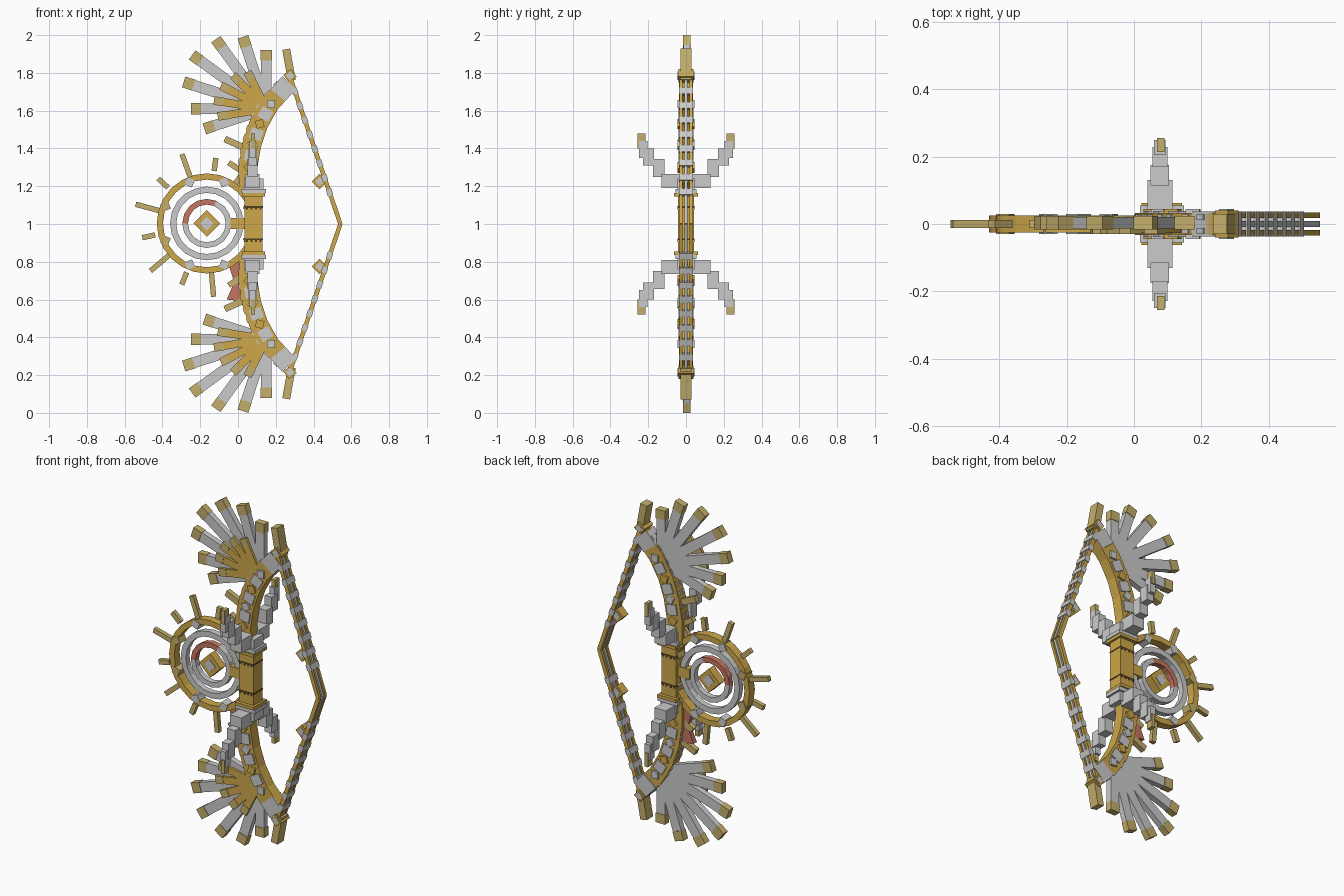
import bpy, bmesh, math
from math import cos, sin, radians
from mathutils import Vector

cube = bpy.data.objects.get("Cube")
if cube:
    bpy.data.objects.remove(cube, do_unlink=True)


def material(name, rgb):
    m = bpy.data.materials.new(name)
    m.use_nodes = True
    color = (*rgb, 1)
    m.diffuse_color = color
    m.node_tree.nodes["Principled BSDF"].inputs["Base Color"].default_value = color
    return m


GOLD = material("gold", (0.61, 0.39, 0.07))
PALE = material("pale gold", (0.56, 0.43, 0.15))
SILVER = material("silver", (0.6, 0.6, 0.6))
RED = material("copper red", (0.55, 0.18, 0.12))
DARK = material("dark brown", (0.08, 0.05, 0.015))


def finish(name, bm, *mats):
    bmesh.ops.recalc_face_normals(bm, faces=bm.faces)
    mesh = bpy.data.meshes.new(name)
    bm.to_mesh(mesh)
    bm.free()
    for m in mats:
        mesh.materials.append(m)
    obj = bpy.data.objects.new(name, mesh)
    bpy.context.collection.objects.link(obj)
    return obj


def box(name, mat, x, z, length, width, depth, angle=0, y=0):
    """Box centred at x, y, z; its length runs at an angle in the xz plane."""
    bm = bmesh.new()
    bmesh.ops.create_cube(bm, size=1)
    bmesh.ops.scale(bm, vec=(length, depth, width), verts=bm.verts)
    obj = finish(name, bm, mat)
    obj.location = (x, y, z)
    obj.rotation_euler.y = -radians(angle)
    return obj


def ray(name, mat, x, z, angle, r0, r1, width, depth, y=0):
    """Box from radius r0 to r1 around a hub."""
    r, a = (r0 + r1) / 2, radians(angle)
    return box(name, mat, x + r * cos(a), z + r * sin(a), r1 - r0, width, depth, angle, y)


def beam(name, mat, p, q, width, depth, y=0):
    d = Vector(q) - Vector(p)
    angle = math.degrees(math.atan2(d.y, d.x))
    return ray(name, mat, p[0], p[1], angle, 0, d.length, width, depth, y)


def prism(name, mat, points, depth, y=0):
    bm = bmesh.new()
    face = bm.faces.new([bm.verts.new((x, y - depth / 2, z)) for x, z in points])
    out = bmesh.ops.extrude_face_region(bm, geom=[face])["geom"]
    moved = [v for v in out if isinstance(v, bmesh.types.BMVert)]
    bmesh.ops.translate(bm, vec=(0, depth, 0), verts=moved)
    return finish(name, bm, mat)


def ring(name, mats, x, z, inner, outer, depth, sides, second=None):
    """Flat faceted ring; second = angle range that takes the second material."""
    bm = bmesh.new()
    loops = []
    for i in range(sides):
        a = math.tau * i / sides
        loops.append([bm.verts.new((x + r * cos(a), y, z + r * sin(a)))
                      for r, y in ((inner, -depth / 2), (outer, -depth / 2),
                                   (outer, depth / 2), (inner, depth / 2))])
    for i in range(sides):
        a, b = loops[i], loops[(i + 1) % sides]
        mid = 360 * (i + 0.5) / sides
        for k in range(4):
            n = (k + 1) % 4
            f = bm.faces.new((a[k], a[n], b[n], b[k]))
            if second and second[0] < mid < second[1]:
                f.material_index = 1
    return finish(name, bm, *mats)


# Grip with dark wrapping bands
GX = 0.083
box("grip", GOLD, GX, 1, 0.095, 0.32, 0.085)
for z in (1.09, 0.92):
    box("grip_band", DARK, GX, z, 0.098, 0.008, 0.088)
    for i in range(4):
        box("grip_band_notch", DARK, GX - 0.036 + i * 0.024, z - 0.008, 0.012, 0.012, 0.088)

LIMB = [(0.06, 1.17), (0.058, 1.3), (0.078, 1.42), (0.115, 1.53), (0.175, 1.635), (0.275, 1.745)]
FEATHERS = [0.345, 0.40, 0.46, 0.485, 0.455, 0.40, 0.31]
SHORT = [0.26, 0.28, 0.27, 0.25, 0.22]

for s in (1, -1):
    def mz(z):
        return 1 + s * (z - 1)

    def mp(p):
        return (p[0], mz(p[1]))

    tag = "upper_" if s > 0 else "lower_"

    # Collars beside the grip
    box(tag + "collar", SILVER, GX, mz(1.175), 0.13, 0.022, 0.11)
    box(tag + "collar_trim", GOLD, GX, mz(1.155), 0.12, 0.018, 0.125)
    box(tag + "collar_block", SILVER, GX, mz(1.21), 0.105, 0.06, 0.09)

    # Curved limb as a swept strip
    normals = []
    for i in range(len(LIMB)):
        a, b = Vector(LIMB[max(i - 1, 0)]), Vector(LIMB[min(i + 1, len(LIMB) - 1)])
        t = (b - a).normalized()
        normals.append(Vector((-t.y, t.x)))
    left = [Vector(p) + n * 0.055 for p, n in zip(LIMB, normals)]
    right = [Vector(p) - n * 0.045 for p, n in zip(LIMB, normals)]
    prism(tag + "limb", GOLD, [mp(p) for p in left + right[::-1]], 0.064)
    prism(tag + "limb_end", SILVER, [mp(p) for p in (left[-2] * 0.6 + left[-1] * 0.4, left[-1],
          right[-1], right[-2] * 0.6 + right[-1] * 0.4)], 0.074)

    # Plates and studs along the limb
    for i in range(1, 5):
        p, q = Vector(LIMB[i]), Vector(LIMB[i + 1])
        d = q - p
        if i < 4:
            beam(tag + "limb_plate", SILVER, mp(p + d * 0.25), mp(p + d * 0.75), 0.065, 0.078)
        angle = s * (math.degrees(math.atan2(d.y, d.x)) + 45)
        box(tag + "limb_stud", GOLD if i % 2 else SILVER, p.x, mz(p.y), 0.042, 0.042, 0.088, angle)
        for f in (0.2, 0.65):
            c = p + d * f + Vector((-d.y, d.x)).normalized() * 0.052
            for y in (-0.02, 0.02):
                box(tag + "edge_stud", SILVER, c.x, mz(c.y), 0.028, 0.016, 0.016,
                    angle - s * 45, y)

    # Limb tip
    beam(tag + "limb_tip", PALE, mp((0.285, 1.76)), mp((0.255, 1.925)), 0.042, 0.06)
    box(tag + "tip_stud", GOLD, 0.275, mz(1.785), 0.05, 0.05, 0.08, 38)
    box(tag + "tip_stud_core", SILVER, 0.275, mz(1.785), 0.032, 0.032, 0.088, 38)

    # Wing of long feathers with gold ends, short feathers on the front
    for i, length in enumerate(FEATHERS):
        angle = s * (198 - 18 * i)
        ray(tag + "feather", SILVER, 0.15, mz(1.61), angle, 0, length - 0.05, 0.057, 0.034, 0.004)
        ray(tag + "feather_tip", PALE, 0.15, mz(1.61), angle, length - 0.055, length,
            0.06, 0.04, 0.004)
    for i, length in enumerate(SHORT):
        ray(tag + "short_feather", GOLD, 0.15, mz(1.61), s * (189 - 18 * i), 0.02, length - 0.05,
            0.042, 0.014, -0.02)
        ray(tag + "short_feather_tip", PALE, 0.15, mz(1.61), s * (189 - 18 * i), length - 0.05, length,
            0.045, 0.018, -0.02)

    # Spurs on the outer edge of the limb
    beam(tag + "spur", PALE, mp((0.03, 1.405)), mp((-0.07, 1.45)), 0.035, 0.03)
    beam(tag + "small_spur", PALE, mp((0.02, 1.28)), mp((-0.05, 1.325)), 0.03, 0.03)

    # Stepped arms in front and behind
    for y in (1, -1):
        for w, y0, y1, z0, z1 in ((0.075, 0.03, 0.13, 1.19, 1.265), (0.055, 0.115, 0.175, 1.25, 1.345),
                                  (0.045, 0.17, 0.228, 1.31, 1.4), (0.034, 0.205, 0.25, 1.35, 1.44)):
            box(tag + "arm_step", SILVER, 0.077, mz((z0 + z1) / 2), w, z1 - z0, y1 - y0,
                0, y * (y0 + y1) / 2)
        box(tag + "arm_tip", PALE, 0.079, mz(1.44), 0.022, 0.08, 0.042, 0, y * 0.235)

    # Three-strand string with ties and a diamond charm
    top, mid = Vector((0.275, 1.78)), Vector((0.542, 1.0))
    for y, m in ((-0.026, GOLD), (0, SILVER), (0.026, GOLD)):
        beam(tag + "string", m, mp(top), mp(mid), 0.023, 0.017, y)
    slope = s * math.degrees(math.atan2(-0.78, 0.267))
    for i in range(8):
        c = top.lerp(mid, 0.1 + i * 0.098)
        box(tag + "string_tie", SILVER, c.x, mz(c.y), 0.034, 0.03, 0.075, slope)
    box(tag + "charm", GOLD, 0.432, mz(1.225), 0.058, 0.058, 0.05, 45)
    box(tag + "charm_core", SILVER, 0.432, mz(1.225), 0.034, 0.034, 0.058, 45)

# Sun wheel
CX, CZ = -0.165, 1.003
ring("wheel_rim", [GOLD], CX, CZ, 0.232, 0.265, 0.05, 24)
ring("wheel_middle_ring", [SILVER], CX, CZ, 0.162, 0.195, 0.034, 20)
ring("wheel_inner_ring", [SILVER, RED], CX, CZ, 0.1, 0.13, 0.034, 16, (65, 185))
box("wheel_core", GOLD, CX, CZ, 0.1, 0.1, 0.05, 45)
box("wheel_core_inset", SILVER, CX, CZ, 0.052, 0.052, 0.058, 45)
box("wheel_bridge", GOLD, 0.01, CZ, 0.1, 0.06, 0.045)
for i in range(8):
    a = 22.5 + 45 * i
    ray("wheel_stud", SILVER if i in (1, 2, 5, 6) else PALE, CX, CZ, a, 0.215, 0.257, 0.042, 0.06
        ).rotation_euler.y -= radians(45)
for i in range(10):
    ray("wheel_ray", PALE, CX, CZ, 54.5 + 27.6 * i, 0.255 if i % 2 == 0 else 0.28,
        0.39 if i % 2 == 0 else 0.35, 0.028, 0.025)

# Red ribbon hanging below the wheel
prism("ribbon", RED, [(0.02, 0.81), (-0.045, 0.77), (-0.02, 0.69), (-0.06, 0.6), (0.03, 0.59)], 0.03)
